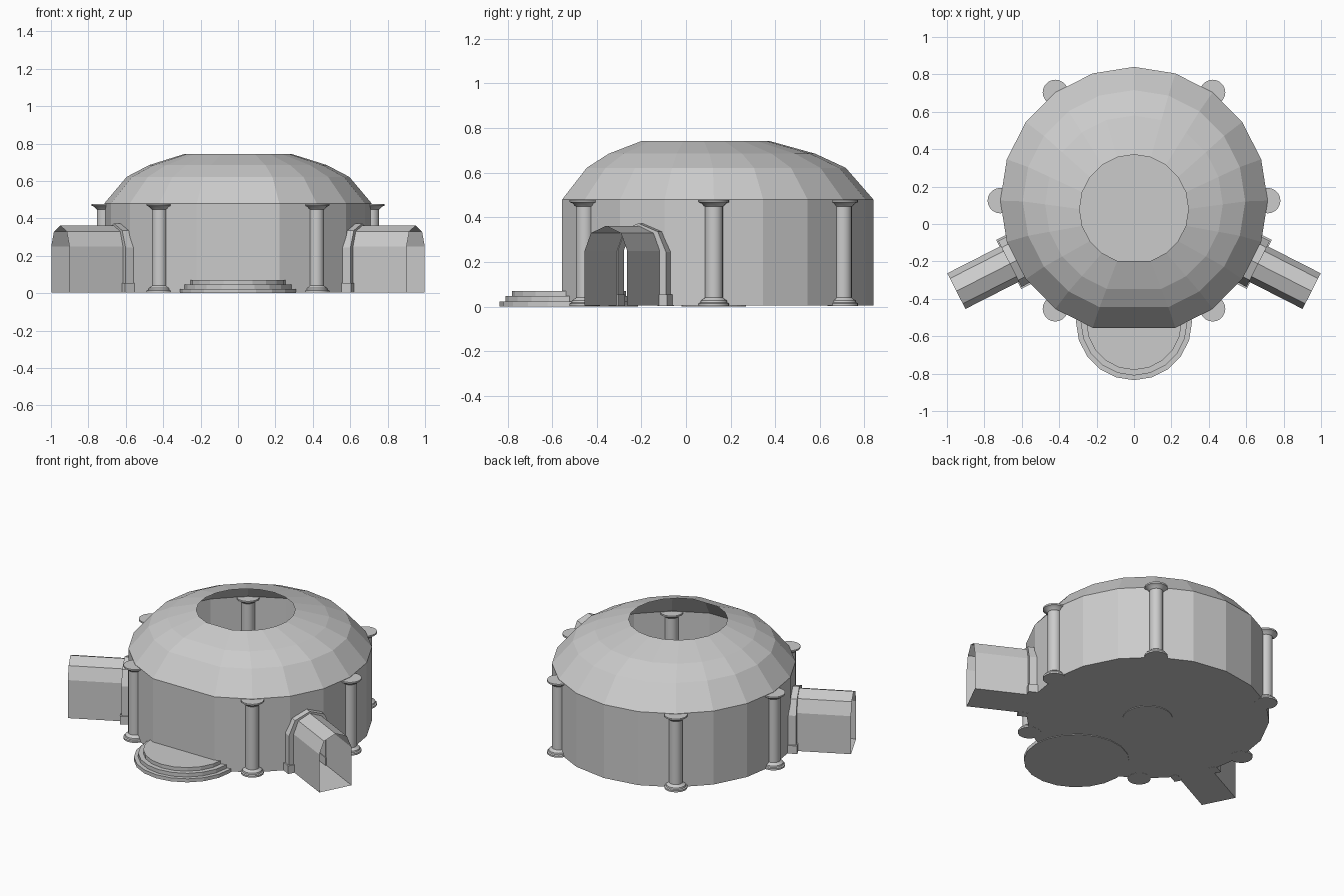
import bpy, bmesh
from math import sin, cos, pi, radians

if "Cube" in bpy.data.objects:
    bpy.data.objects.remove(bpy.data.objects["Cube"])

CY = 0.125            # centre of the rotunda in y
R = 0.715             # wall radius
N = 20


def make(name, build, smooth=False):
    bm = bmesh.new()
    build(bm)
    bmesh.ops.remove_doubles(bm, verts=bm.verts, dist=1e-5)
    bmesh.ops.recalc_face_normals(bm, faces=bm.faces)
    me = bpy.data.meshes.new(name)
    bm.to_mesh(me)
    bm.free()
    ob = bpy.data.objects.new(name, me)
    bpy.context.collection.objects.link(ob)
    if smooth:
        bpy.ops.object.select_all(action='DESELECT')
        ob.select_set(True)
        bpy.context.view_layer.objects.active = ob
        bpy.ops.object.shade_smooth_by_angle(angle=radians(35))
    return ob


def face(bm, pts):
    return bm.faces.new([bm.verts.new(p) for p in pts])


def skin(bm, rings, closed=True):
    """Bridge consecutive point rings with quads."""
    for a, b in zip(rings, rings[1:]):
        n = len(a)
        for i in range(n if closed else n - 1):
            j = (i + 1) % n
            face(bm, [a[i], a[j], b[j], b[i]])


def circle(cx, cy, r, z, n):
    return [(cx + r * cos(2 * pi * i / n), cy + r * sin(2 * pi * i / n), z) for i in range(n)]


def lathe(bm, cx, cy, profile, n):
    rings = [circle(cx, cy, r, z, n) for r, z in profile]
    skin(bm, rings)
    face(bm, rings[0])
    face(bm, rings[-1])


def hall_ring(r, z, cy=CY):
    """20-sided ring with the front corner left out, giving a wide flat front."""
    return [p for i, p in enumerate(circle(0, cy, r, z, N)) if i != 15]


def passage(side, dist, u, z):
    """Point in the frame of a side passage: distance out, sideways offset, height."""
    a = radians(-27)
    return (side * (dist * cos(a) - u * sin(a)), CY + dist * sin(a) + u * cos(a), z)


def arch(w, spring, rise, z0=0.004):
    pts = [(w, z0)]
    pts += [(w * cos(k * pi / 4), spring + rise * sin(k * pi / 4)) for k in range(5)]
    return pts + [(-w, z0)]


# round wall with an arched opening towards each side passage
def wall(bm):
    lo, hi = hall_ring(R, 0.004), hall_ring(R, 0.48)
    for i in range(len(lo)):
        a, b = lo[i], lo[(i + 1) % len(lo)]
        quad = [a, b, hi[(i + 1) % len(lo)], hi[i]]
        mx, my = (a[0] + b[0]) / 2, (a[1] + b[1]) / 2
        ex, ey, _ = passage(1, R * cos(pi / N), 0, 0)
        if abs(abs(mx) - ex) < 0.01 and abs(my - ey) < 0.01:
            s = 1 if mx > 0 else -1
            d = R * cos(pi / N)
            op = [passage(s, d, u, z) for u, z in arch(0.105, 0.25, 0.11)]
            if s > 0:      # a is the lower-u end on the right side
                op = op[::-1]
            quad = [a] + op + quad[1:]
        face(bm, quad)


make("round_wall", wall)

# faceted dome with an open top
make("dome", lambda bm: skin(bm, [hall_ring(R, 0.48), hall_ring(0.595, 0.622, 0.121),
                                  hall_ring(0.475, 0.685, 0.105), hall_ring(0.291, 0.743, 0.08)]))

# floor and its round centre inlay
make("floor", lambda bm: face(bm, hall_ring(R, 0.004)))
make("floor_inlay", lambda bm: lathe(bm, 0, CY, [(0.145, 0), (0.145, 0.007)], 32))

# columns around the wall
COLUMN = [(0.068, 0.003), (0.068, 0.014), (0.06, 0.018), (0.058, 0.027), (0.047, 0.034), (0.04, 0.04),
          (0.04, 0.448), (0.046, 0.452), (0.054, 0.462), (0.068, 0.468), (0.068, 0.478)]
for k, deg in enumerate((0, 54, 126, 180, 234, 306)):
    x, y = R * cos(radians(deg)), CY + R * sin(radians(deg))
    make(f"column_{k + 1}", lambda bm: lathe(bm, x, y, COLUMN, 20), smooth=True)

# round entrance steps
for k, (r, z0, z1) in enumerate(((0.31, 0, 0.023), (0.285, 0.023, 0.047), (0.255, 0.047, 0.07))):
    make(f"front_step_{k + 1}", lambda bm: lathe(bm, 0, -0.525, [(r, z0), (r, z1)], 20))

# vaulted side passages with arched surrounds
for s, tag in ((1, "right"), (-1, "left")):
    def tunnel(bm):
        prof = arch(0.107, 0.25, 0.112)
        skin(bm, [[passage(s, d, u, z) for u, z in prof] for d in (0.70, 1.066)])

    def surround(bm):
        inner, outer = arch(0.104, 0.25, 0.108), arch(0.138, 0.245, 0.128)
        loops = [(inner, 0.685), (outer, 0.685), (outer, 0.745), (inner, 0.745), (inner, 0.685)]
        skin(bm, [[passage(s, d, u, z) for u, z in p] for p, d in loops], closed=False)

    def plinths(bm):
        for m in (1, -1):
            box = [[passage(s, d, m * u, z) for d, u in
                    ((0.68, 0.1), (0.752, 0.1), (0.752, 0.147), (0.68, 0.147))] for z in (0.003, 0.055)]
            skin(bm, box)
            face(bm, box[0])
            face(bm, box[1])

    make(f"{tag}_passage", tunnel)
    make(f"{tag}_arch_surround", surround)
    make(f"{tag}_arch_plinths", plinths)
